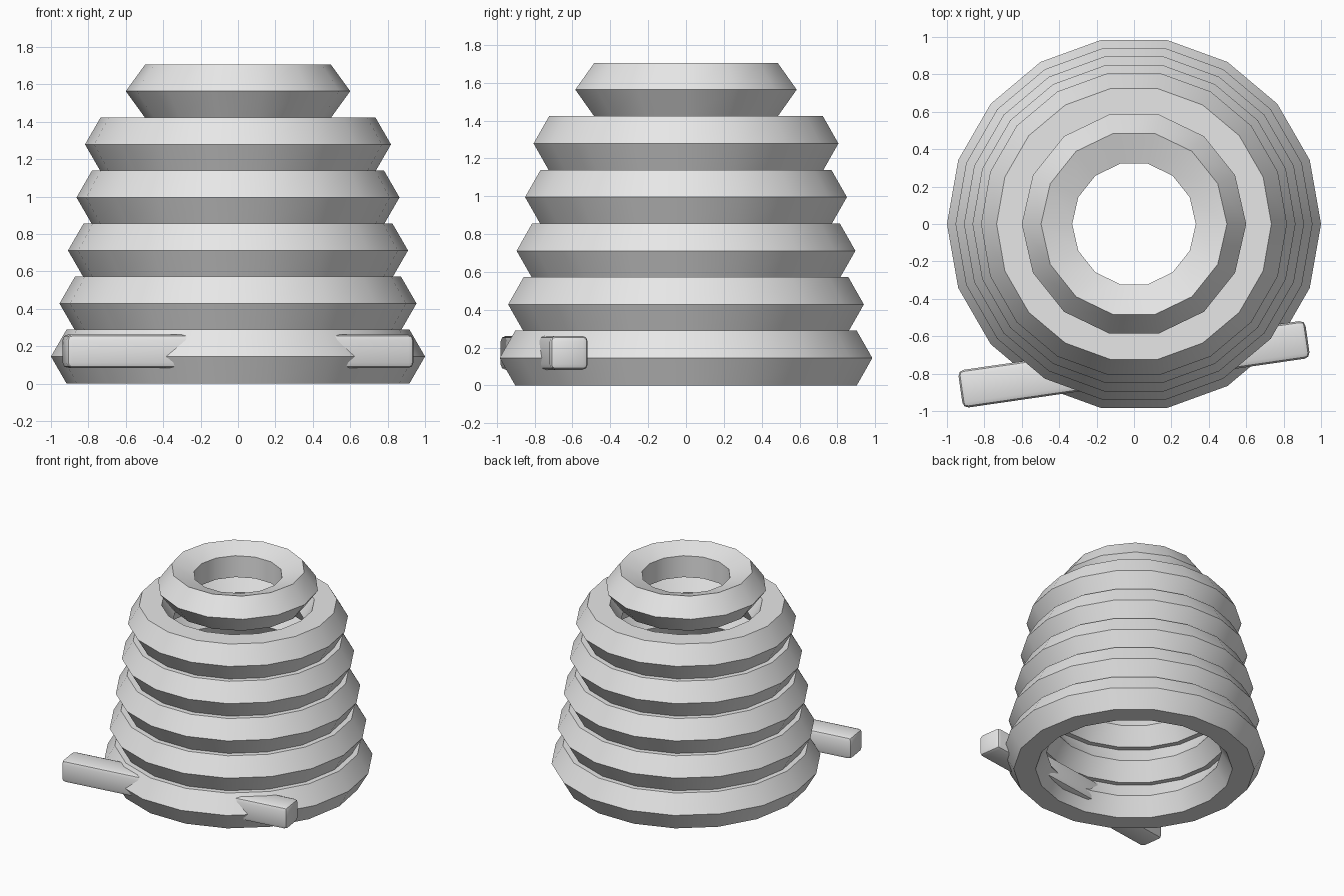
import bpy, bmesh, math

if "Cube" in bpy.data.objects:
    bpy.data.objects.remove(bpy.data.objects["Cube"])

grey = bpy.data.materials.new("light grey")
grey.diffuse_color = (0.8, 0.8, 0.8, 1)
grey.use_nodes = True
grey.node_tree.nodes["Principled BSDF"].inputs["Base Color"].default_value = grey.diffuse_color


def finish(name, bm, angle=30):
    bmesh.ops.recalc_face_normals(bm, faces=bm.faces)
    me = bpy.data.meshes.new(name)
    bm.to_mesh(me)
    bm.free()
    me.materials.append(grey)
    for p in me.polygons:
        p.use_smooth = True
    me.set_sharp_from_angle(angle=math.radians(angle))
    ob = bpy.data.objects.new(name, me)
    bpy.context.collection.objects.link(ob)
    return ob


def ring(name, outer, minor, z, sides, section):
    """Low-poly torus whose cross-section points outward."""
    bm = bmesh.new()
    major = outer - minor
    loops = []
    for i in range(sides):
        a = 2 * math.pi * i / sides
        loop = []
        for j in range(section):
            b = 2 * math.pi * j / section
            r = major + minor * math.cos(b)
            loop.append(bm.verts.new((r * math.cos(a), r * math.sin(a),
                                      z + minor * math.sin(b))))
        loops.append(loop)
    for i in range(sides):
        p, q = loops[i], loops[(i + 1) % sides]
        for j in range(section):
            k = (j + 1) % section
            bm.faces.new((p[j], q[j], q[k], p[k]))
    return finish(name, bm)


# Five stacked body rings, each slightly smaller
for n in range(5):
    ring(f"body_ring_{n + 1}", 1.0 - 0.0455 * n, 0.1667, 0.1445 + 0.2835 * n, 18, 6)

# Small top ring with a five-sided section
ring("top_ring", 0.6, 0.149, 1.563, 14, 5)

# Slanted bar through the front of the lowest ring
bm = bmesh.new()
bmesh.ops.create_cube(bm, size=1)
bmesh.ops.scale(bm, vec=(1.875, 0.203, 0.18), verts=bm.verts)
bmesh.ops.bevel(bm, geom=bm.edges[:], offset=0.03, segments=2, profile=0.5,
                affect='EDGES')
bar = finish("cross_bar", bm)
bar.location = (0, -0.75, 0.172)
bar.rotation_euler = (0, 0, math.radians(8.25))
